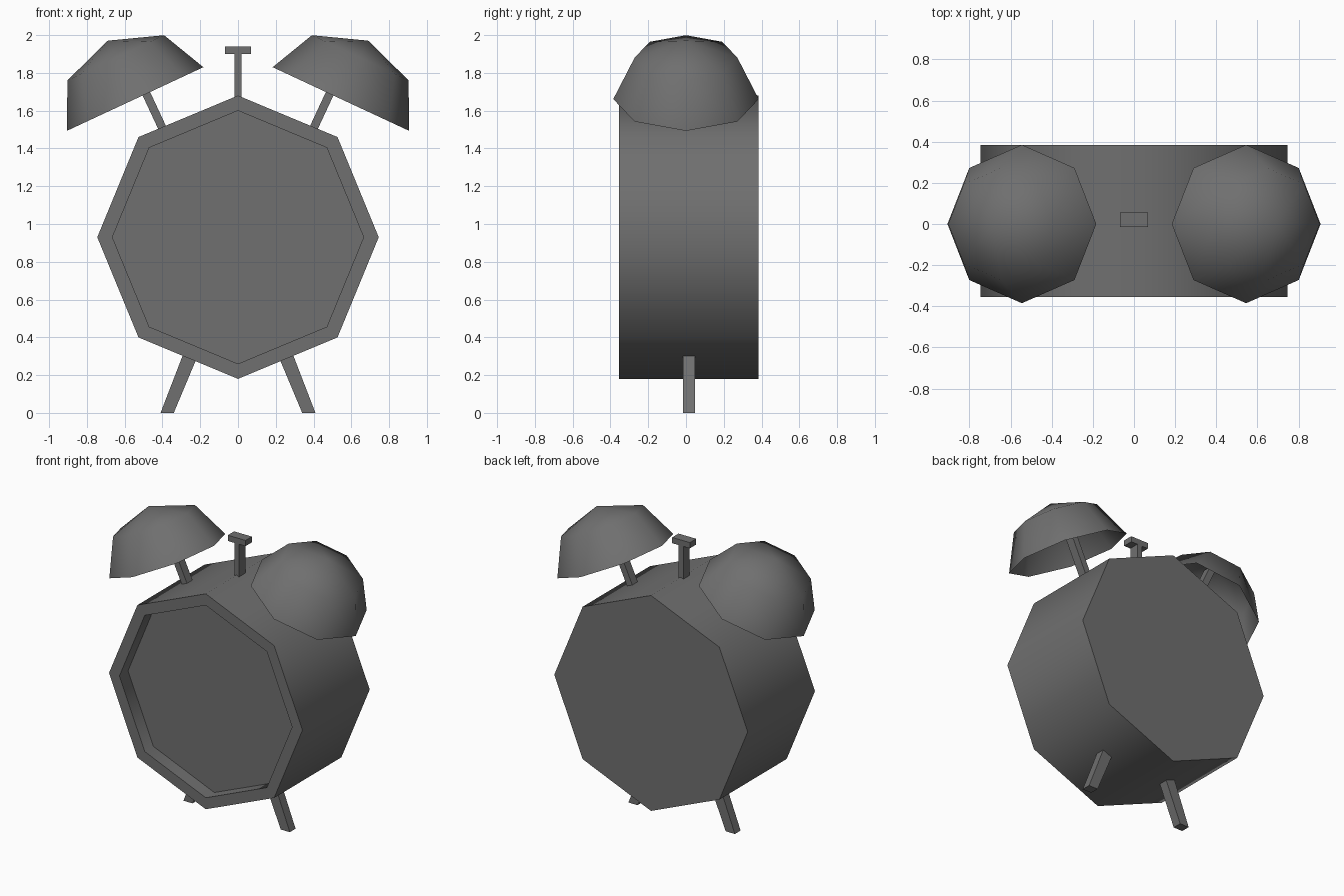
import bpy, bmesh, math
from mathutils import Matrix, Vector

if "Cube" in bpy.data.objects:
    bpy.data.objects.remove(bpy.data.objects["Cube"])

# Dark grey finish shared by every part
dark = bpy.data.materials.new("dark_grey")
dark.diffuse_color = (0.16, 0.16, 0.16, 1)
dark.use_nodes = True
dark.node_tree.nodes["Principled BSDF"].inputs["Base Color"].default_value = dark.diffuse_color


def finish(name, bm, smooth=False):
    mesh = bpy.data.meshes.new(name)
    bm.to_mesh(mesh)
    bm.free()
    mesh.materials.append(dark)
    obj = bpy.data.objects.new(name, mesh)
    bpy.context.collection.objects.link(obj)
    if smooth:
        bpy.ops.object.select_all(action='DESELECT')
        obj.select_set(True)
        bpy.context.view_layer.objects.active = obj
        bpy.ops.object.shade_smooth_by_angle(angle=math.radians(60))
    return obj


def prism(points, y0, y1):
    """Extrude an x/z outline from y0 to y1; returns the bmesh and its front face."""
    bm = bmesh.new()
    front = bm.faces.new([bm.verts.new((x, y0, z)) for x, z in points])
    back = bmesh.ops.extrude_face_region(bm, geom=[front], use_keep_orig=True)
    moved = [v for v in back['geom'] if isinstance(v, bmesh.types.BMVert)]
    bmesh.ops.translate(bm, verts=moved, vec=(0, y1 - y0, 0))
    bmesh.ops.recalc_face_normals(bm, faces=bm.faces)
    return bm, front


def bar(a, b, width):
    """Outline of a straight bar from a to b in the x/z plane."""
    a, b = Vector(a), Vector(b)
    d = (b - a).normalized() * width / 2
    n = Vector((-d.y, d.x))
    return [a + n, a - n, b - n, b + n]


# Octagonal case with a recessed dial
octagon = [(0.745 * math.sin(i * math.pi / 4), 0.93 + 0.75 * math.cos(i * math.pi / 4))
           for i in range(8)]
bm, front = prism(octagon, -0.355, 0.385)
bmesh.ops.inset_region(bm, faces=[front], thickness=0.08)
bmesh.ops.inset_region(bm, faces=[front], thickness=0.0)
bmesh.ops.translate(bm, verts=front.verts[:], vec=(0, 0.095, 0))
finish("clock_case", bm, smooth=True)

# Hammer between the bells
for name, half, z0, z1 in (("hammer_stem", 0.018, 1.64, 1.9), ("hammer_head", 0.068, 1.9, 1.94)):
    bm, _ = prism([(-half, z0), (half, z0), (half, z1), (-half, z1)], -0.015, 0.055)
    finish(name, bm)

for side, s in (("left", -1), ("right", 1)):
    # Open, tilted bell dome
    bm = bmesh.new()
    bmesh.ops.create_uvsphere(bm, u_segments=8, v_segments=4, radius=1)
    bmesh.ops.delete(bm, geom=[v for v in bm.verts if v.co.z < -0.1], context='VERTS')
    bm.transform(Matrix.Translation((s * 0.545, 0, 1.6615))
                 @ Matrix.Rotation(s * math.radians(25), 4, 'Y')
                 @ Matrix.Diagonal((0.399, 0.385, 0.341, 1)))
    finish(side + "_bell", bm, smooth=True)

    # Bell stem
    bm, _ = prism(bar((s * 0.378, 1.46), (s * 0.61, 1.957), 0.044), -0.015, 0.045)
    finish(side + "_bell_stem", bm)

    # Splayed leg
    leg = [(0.41, 0.0), (0.34, 0.0), (0.21, 0.31), (0.277, 0.345)]
    bm, _ = prism([(s * x, z) for x, z in leg], -0.015, 0.048)
    finish(side + "_leg", bm)
